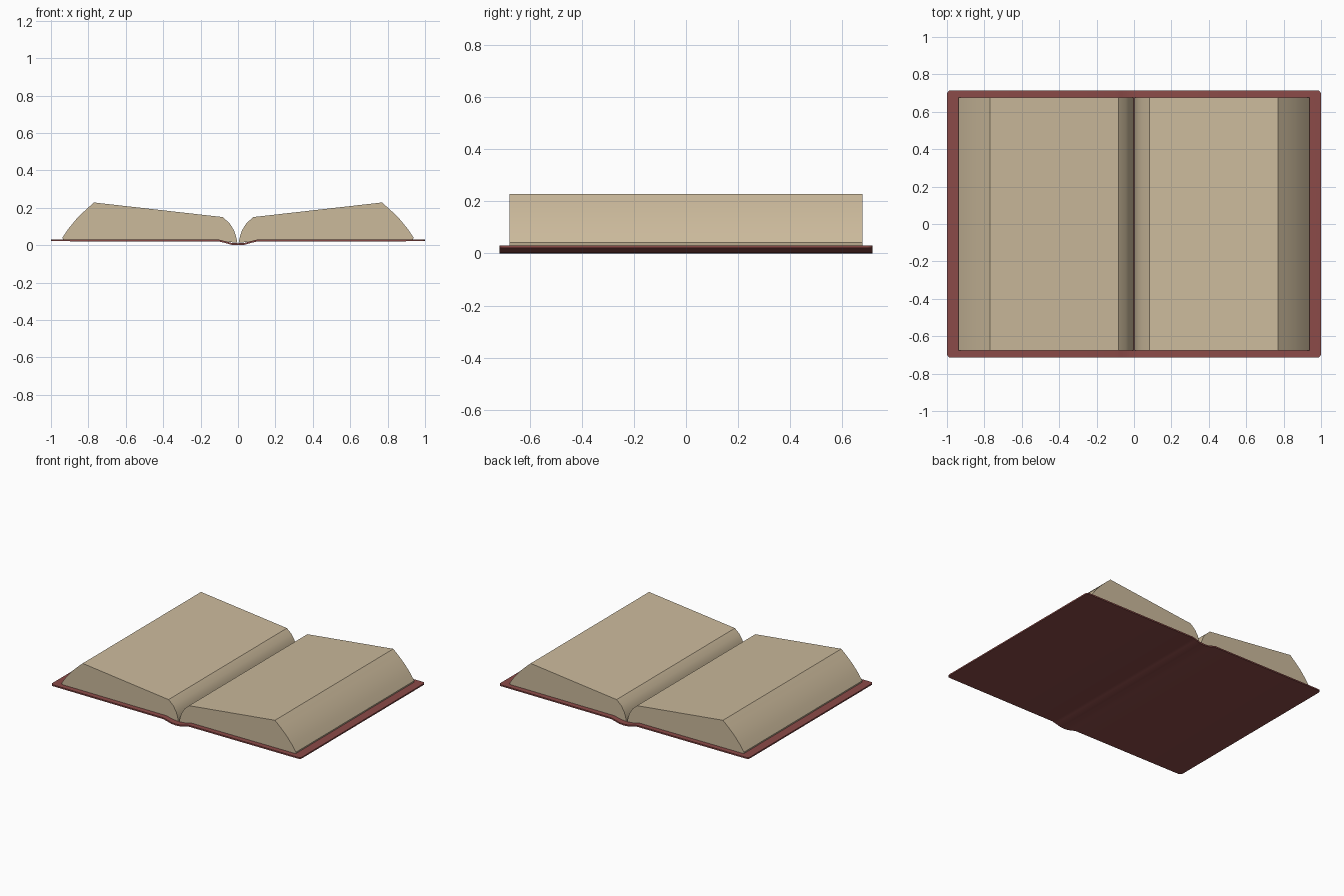
import bpy, bmesh, math

if "Cube" in bpy.data.objects:
    bpy.data.objects.remove(bpy.data.objects["Cube"])


def material(name, rgb):
    m = bpy.data.materials.new(name)
    m.diffuse_color = (*rgb, 1)
    m.use_nodes = True
    m.node_tree.nodes["Principled BSDF"].inputs["Base Color"].default_value = m.diffuse_color
    return m


def extrude_profile(name, profile, half_y, mat):
    """Closed x-z outline extruded along y, centred on y = 0."""
    bm = bmesh.new()
    face = bm.faces.new([bm.verts.new((x, -half_y, z)) for x, z in profile])
    ext = bmesh.ops.extrude_face_region(bm, geom=[face])
    moved = [v for v in ext["geom"] if isinstance(v, bmesh.types.BMVert)]
    bmesh.ops.translate(bm, verts=moved, vec=(0, 2 * half_y, 0))
    bmesh.ops.recalc_face_normals(bm, faces=bm.faces)
    # round the cover's upright corner edges
    if name == "cover":
        edges = [e for e in bm.edges
                 if all(abs(v.co.x) > 0.99 for v in e.verts)
                 and abs(e.verts[0].co.z - e.verts[1].co.z) > 0.005]
        bmesh.ops.bevel(bm, geom=edges, offset=0.02, segments=3,
                        profile=0.5, affect='EDGES')
    me = bpy.data.meshes.new(name)
    bm.to_mesh(me)
    bm.free()
    ob = bpy.data.objects.new(name, me)
    bpy.context.collection.objects.link(ob)
    me.materials.append(mat)
    bpy.ops.object.select_all(action='DESELECT')
    bpy.context.view_layer.objects.active = ob
    ob.select_set(True)
    bpy.ops.object.shade_smooth_by_angle(angle=math.radians(30))
    return ob


leather = material("leather", (0.26, 0.07, 0.065))
paper = material("paper", (0.60, 0.49, 0.33))

# cover boards joined by a shallow dipped spine
right = [(0.035, 0.002), (0.07, 0.012), (0.1, 0.019), (1.0, 0.021)]
bottom = [(-x, z) for x, z in reversed(right)] + [(0, 0)] + right
top = [(x, z + 0.010) for x, z in reversed(bottom)]
extrude_profile("cover", bottom + top, 0.715, leather)

# page blocks: gutter curve, sloping top, fanned fore edge
pages = [(0.003, 0.013), (0.01, 0.045), (0.022, 0.08), (0.045, 0.117),
         (0.082, 0.15), (0.77, 0.228), (0.815, 0.188), (0.862, 0.142),
         (0.905, 0.09), (0.938, 0.042), (0.936, 0.031),
         (0.1, 0.029), (0.05, 0.017)]
for side, s in (("left", -1), ("right", 1)):
    extrude_profile(side + "_pages", [(s * x, z) for x, z in pages], 0.677, paper)
